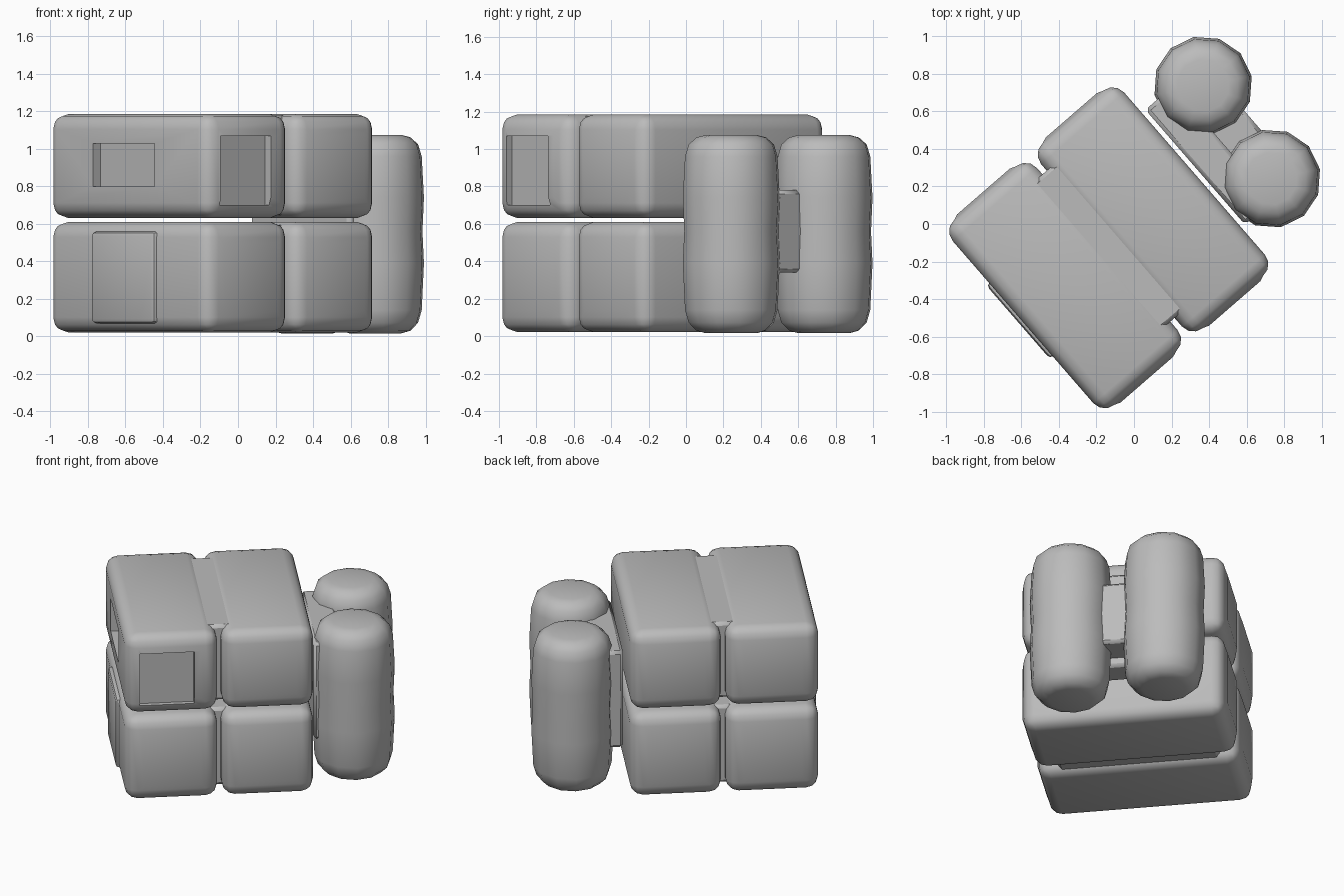
import bpy, bmesh, math
from mathutils import Matrix

if "Cube" in bpy.data.objects:
    bpy.data.objects.remove(bpy.data.objects["Cube"])

# The stack is turned in plan: local x runs along the bales, local y across them
TURN = Matrix.Rotation(math.radians(-49.06), 4, 'Z')

grey = bpy.data.materials.new("warm_grey")
grey.diffuse_color = (0.5, 0.5, 0.5, 1)
grey.use_nodes = True
grey.node_tree.nodes["Principled BSDF"].inputs["Base Color"].default_value = grey.diffuse_color


def finish(bm, name, smooth=True):
    me = bpy.data.meshes.new(name)
    bm.to_mesh(me)
    bm.free()
    ob = bpy.data.objects.new(name, me)
    bpy.context.collection.objects.link(ob)
    me.materials.append(grey)
    ob.matrix_world = TURN
    if smooth:
        bpy.ops.object.select_all(action='DESELECT')
        ob.select_set(True)
        bpy.context.view_layer.objects.active = ob
        bpy.ops.object.shade_smooth_by_angle(angle=math.radians(40))
    return ob


def box(name, u, v, z, bevel=0.0, segments=3, smooth=True, pad_ends=False):
    bm = bmesh.new()
    bmesh.ops.create_cube(bm, size=1)
    for p in bm.verts:
        p.co = [lo + (c + 0.5) * (hi - lo) for c, (lo, hi) in zip(p.co, (u, v, z))]
    if bevel:
        bmesh.ops.bevel(bm, geom=bm.edges[:], offset=bevel, segments=segments,
                        profile=0.5, affect='EDGES')
    if pad_ends:  # gently raised cushion panel on each end
        bm.normal_update()
        ends = [f for f in bm.faces if abs(f.normal.x) > 0.99]
        bmesh.ops.inset_individual(bm, faces=ends, thickness=0.045, depth=0.012)
    return finish(bm, name, smooth)


def recess(target, name, u, v, z):
    cutter = box(name, u, v, z, smooth=False)
    cutter.hide_render = True
    cutter.hide_viewport = True
    mod = target.modifiers.new(name, 'BOOLEAN')
    mod.operation = 'DIFFERENCE'
    mod.solver = 'EXACT'
    mod.object = cutter


# Four long padded bales, two across and two high, with a thin slit between layers
rows = {"left": (-0.79, -0.195), "right": (-0.165, 0.42)}
layers = {"lower": (0.022, 0.61), "upper": (0.632, 1.185)}
bales = {}
for layer, z in layers.items():
    for row, v in rows.items():
        bales[row, layer] = box(f"{layer}_{row}_bale", (-0.645, 0.66), v, z, 0.08,
                                pad_ends=True)

# Fillings between the two rows, leaving notches at both ends
box("lower_filling", (-0.52, 0.52), (-0.30, -0.05), (0.05, 0.595), 0.02, 1)
box("upper_filling", (-0.52, 0.52), (-0.30, -0.05), (0.648, 1.178), 0.02, 1)

# Recessed pockets in the upper left bale: one on its side, one on its end
upper = bales["left", "upper"]
recess(upper, "side_pocket_cutter", (-0.27, 0.23), (-0.9, -0.735), (0.80, 1.03))
recess(upper, "end_pocket_cutter", (0.625, 0.8), (-0.70, -0.35), (0.70, 1.07))

# Padded panel on the outer side of the lower bale
box("side_panel", (-0.27, 0.25), (-0.81, -0.70), (0.07, 0.56), 0.025, 2)

# Upright tanks with rounded shoulders: (height, radius) profile turned round the centre
PROFILE = [(0.016, 0.14), (0.03, 0.19), (0.072, 0.232), (0.14, 0.252), (0.39, 0.264),
           (0.56, 0.256), (0.74, 0.264), (0.96, 0.252), (1.025, 0.232),
           (1.062, 0.19), (1.075, 0.14)]


def tank(name, cu, cv, sides=12):
    bm = bmesh.new()
    rings = []
    for z, r in PROFILE:
        rings.append([bm.verts.new((cu + r * math.cos(a), cv + r * math.sin(a), z))
                      for a in (2 * math.pi * i / sides for i in range(sides))])
    for lo, hi in zip(rings, rings[1:]):
        for i in range(sides):
            j = (i + 1) % sides
            bm.faces.new((lo[i], lo[j], hi[j], hi[i]))
    bm.faces.new(rings[0][::-1])
    bm.faces.new(rings[-1])
    return finish(bm, name)


tank("rear_tank", -0.316, 0.762)
tank("front_tank", 0.297, 0.712)

# Backing plate and the web joining the two tanks
box("tank_backing_plate", (-0.42, 0.39), (0.445, 0.64), (0.28, 0.96), 0.02, 1)
box("tank_web", (-0.12, 0.10), (0.60, 0.84), (0.34, 0.78), 0.02, 1)
